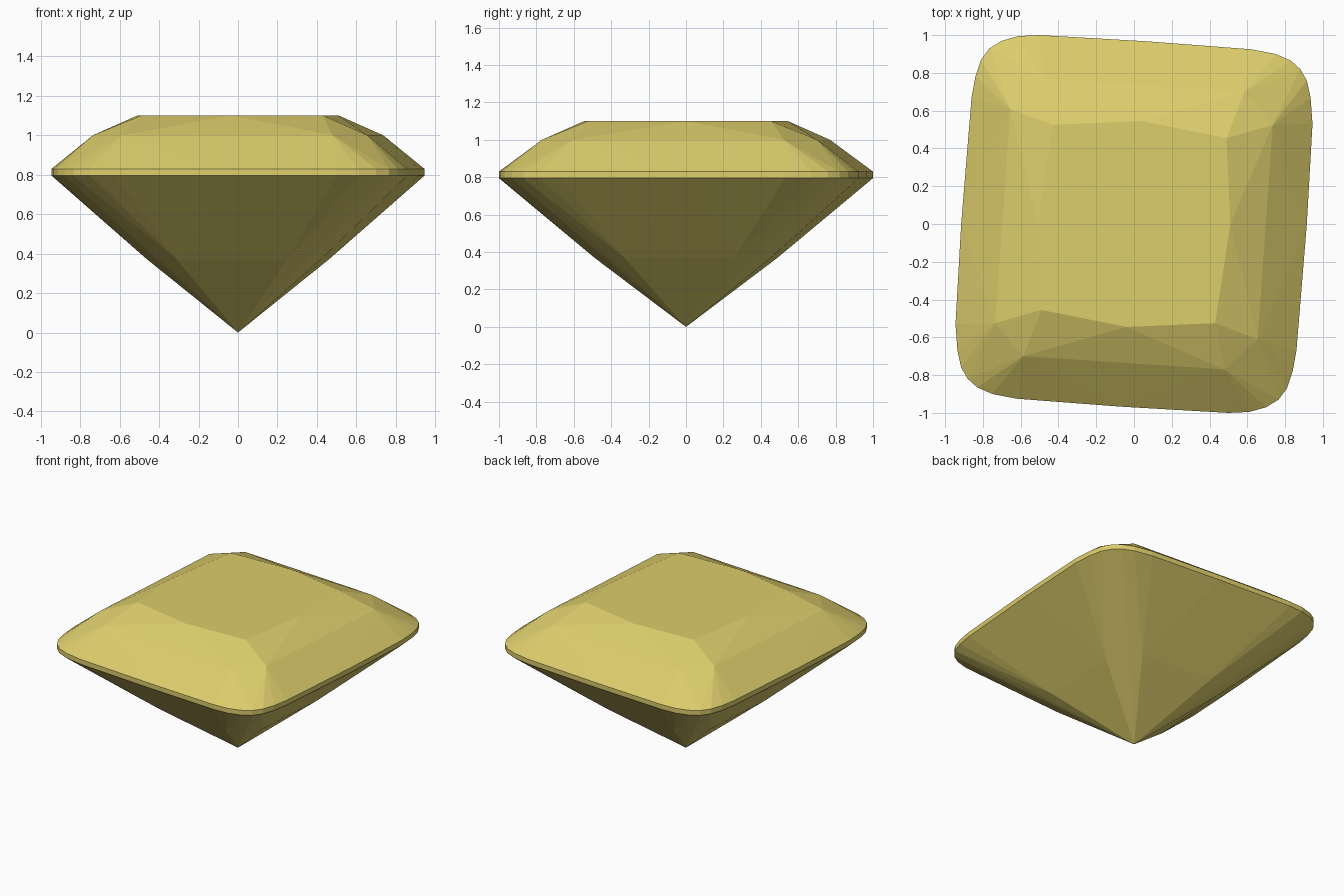
import bpy, bmesh

if "Cube" in bpy.data.objects:
    bpy.data.objects.remove(bpy.data.objects["Cube"])

# Half outlines, counter-clockwise; the other half is a half turn about z
GIRDLE = [(.915, 0), (.945, .53), (.935, .67), (.915, .76), (.88, .82), (.83, .865),
          (.75, .90), (.62, .925), (.07, .967), (-.5, 1.0), (-.61, .995), (-.70, .97),
          (-.765, .93), (-.81, .87), (-.84, .78), (-.86, .67)]
TABLE = [(.51, 0), (.49, .455), (.04, .545), (-.43, .525)]
CROWN = [(.735, .525), (.585, .70), (-.48, .77), (-.655, .61)]
PAVILION = [(.46, .26), (.31, .455), (-.25, .49), (-.42, .33)]

gold = bpy.data.materials.new("pale gold")
gold.diffuse_color = (0.72, 0.61, 0.15, 1)
gold.use_nodes = True
gold.node_tree.nodes["Principled BSDF"].inputs["Base Color"].default_value = gold.diffuse_color


def ring(half, z):
    return [(s * x, s * y, z) for s in (1, -1) for x, y in half]


# Faceted cushion-cut stone: table, crown, girdle band, pavilion and culet
points = (ring(TABLE, 1.10) + ring(CROWN, 1.0) + ring(GIRDLE, .83)
          + ring(GIRDLE, .795) + ring(PAVILION, .37) + [(0, 0, 0)])
bm = bmesh.new()
for p in points:
    bm.verts.new(p)
bmesh.ops.convex_hull(bm, input=bm.verts[:])
bmesh.ops.dissolve_limit(bm, angle_limit=0.005, verts=bm.verts[:], edges=bm.edges[:])
bmesh.ops.recalc_face_normals(bm, faces=bm.faces[:])

mesh = bpy.data.meshes.new("gemstone")
bm.to_mesh(mesh)
bm.free()
mesh.materials.append(gold)
gem = bpy.data.objects.new("gemstone", mesh)
bpy.context.collection.objects.link(gem)
